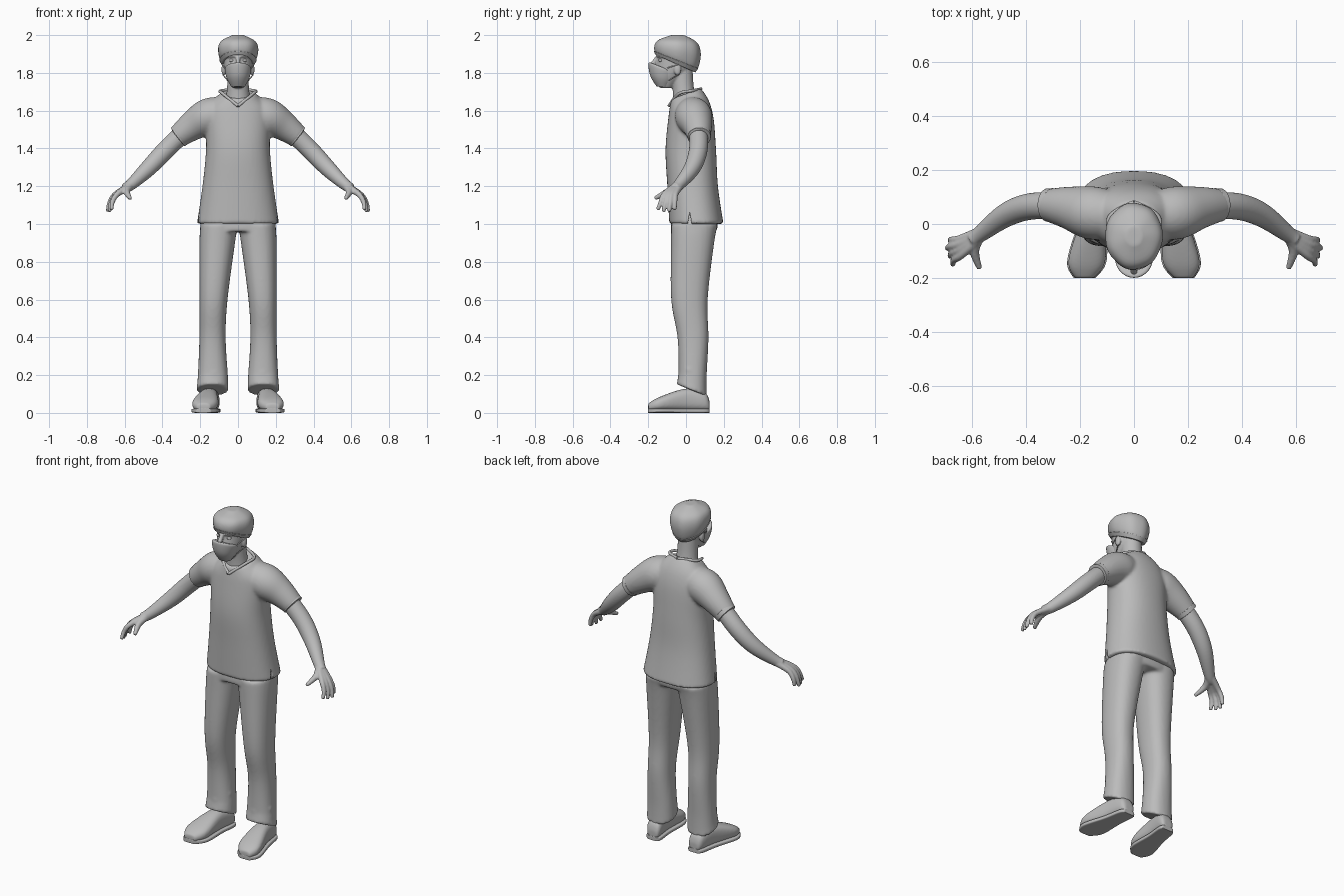
import bpy, bmesh, math
from mathutils import Vector

cube = bpy.data.objects.get("Cube")
if cube:
    bpy.data.objects.remove(cube, do_unlink=True)

GREY = (0.5, 0.5, 0.5, 1)
material = bpy.data.materials.new("plain_grey")
material.use_nodes = True
material.diffuse_color = GREY
shader = next(n for n in material.node_tree.nodes if n.type == 'BSDF_PRINCIPLED')
shader.inputs["Base Color"].default_value = GREY
shader.inputs["Roughness"].default_value = 0.7

SIDES = (1, -1)
SEGMENTS = 24
STEPS = 4


def spline(rows):
    """Pass a smooth curve through rows of numbers."""
    last = len(rows) - 1
    result = []
    for i in range(last):
        near = (rows[max(i - 1, 0)], rows[i], rows[i + 1], rows[min(i + 2, last)])
        for step in range(STEPS):
            t = step / STEPS
            result.append([b + t / 2 * (c - a + t * (2 * a - 5 * b + 4 * c - d + t * (3 * b - a - 3 * c + d)))
                           for a, b, c, d in zip(*near)])
    return result + [rows[last]]


def ring(center, across, along, power=2, fold=0):
    """Superellipse cross-section; fold adds soft ripples around it."""
    points = []
    for i in range(SEGMENTS):
        angle = math.tau * i / SEGMENTS
        c, s = math.cos(angle), math.sin(angle)
        swell = 1 + fold * math.cos(7 * angle)
        a = math.copysign(abs(c) ** (2 / power), c) * swell
        b = math.copysign(abs(s) ** (2 / power), s) * swell
        points.append(Vector(center) + Vector(across) * a + Vector(along) * b)
    return points


def loft(bm, rings):
    """Skin a list of rings and cap both ends."""
    rows = [[bm.verts.new(p) for p in r] for r in rings]
    for low, high in zip(rows, rows[1:]):
        for i in range(len(low)):
            bm.faces.new((low[i - 1], low[i], high[i], high[i - 1]))
    bm.faces.new(rows[0])
    bm.faces.new(rows[-1])


def firm_loft(bm, rings):
    """Loft with doubled end rings, so that rounding keeps the ends crisp."""
    loft(bm, [rings[0], *rings, rings[-1]])


def stack(bm, rows, side=1, tilt=lambda z: 0, **shape):
    """Loft level sections: height, half width, front, back and centre if not 0."""
    rings = []
    for z, width, front, back, *center in spline(rows):
        x = center[0] * side if center else 0
        depth = (back - front) / 2
        rings.append(ring((x, (front + back) / 2, z), (width, 0, 0),
                          (0, depth, depth * tilt(z)), **shape))
    firm_loft(bm, rings)


def tube(bm, path, side=1):
    """Round limb through (x, y, z, radius) points, mirrored by side."""
    path = spline(path)
    points = [Vector((x * side, y, z)) for x, y, z, radius in path]
    axis = Vector((side, 0.1, 1))
    rings = []
    for i, point in enumerate(points):
        ahead = points[min(i + 1, len(points) - 1)]
        tangent = (ahead - points[max(i - 1, 0)]).normalized()
        across = tangent.cross(axis).normalized()
        radius = path[i][3]
        rings.append(ring(point, across * radius, tangent.cross(across) * radius))
    firm_loft(bm, rings)


def ball(bm, center, radii):
    made = bmesh.ops.create_uvsphere(bm, u_segments=16, v_segments=10, radius=1)
    for vert in made["verts"]:
        vert.co = Vector(center) + Vector(a * b for a, b in zip(vert.co, radii))


def finish(name, bm, voxel=None, rounding=1):
    """Make the object; a voxel size fuses overlapping pieces into one skin."""
    bmesh.ops.recalc_face_normals(bm, faces=bm.faces[:])
    for face in bm.faces:
        face.smooth = True
    mesh = bpy.data.meshes.new(name)
    bm.to_mesh(mesh)
    bm.free()
    mesh.materials.append(material)
    obj = bpy.data.objects.new(name, mesh)
    bpy.context.collection.objects.link(obj)
    if rounding:
        modifier = obj.modifiers.new("rounding", 'SUBSURF')
        modifier.levels = modifier.render_levels = rounding
    if voxel:
        modifier = obj.modifiers.new("fuse", 'REMESH')
        modifier.mode = 'VOXEL'
        modifier.voxel_size = voxel
        modifier.use_smooth_shade = True
        modifier = obj.modifiers.new("soften", 'SMOOTH')
        modifier.factor = 0.5
        modifier.iterations = 4
    return obj


# Shirt: body and sleeves, with the neckline rising to the back
bm = bmesh.new()
stack(bm, [(1, .22, -.09, .2), (1.2, .19, -.1, .17), (1.4, .17, -.11, .16),
           (1.6, .17, -.09, .14), (1.69, .09, -.08, .08)],
      tilt=lambda z: max(0, 4 * (z - 1.6)), power=2.3)
for side in SIDES:
    tube(bm, [(.04, .03, 1.59, .08), (.15, .04, 1.57, .1),
              (.24, .06, 1.52, .08), (.32, .07, 1.46, .06)], side)
shirt = finish("shirt", bm, voxel=.009)

# Side slits of the shirt hem
bm = bmesh.new()
loft(bm, [[Vector((x, 0, .95)), Vector((x, .04, .95)), Vector((x, .02, 1.06))] for x in (-.3, .3)])
cutter = finish("slit_cutter", bm, rounding=0)
cutter.hide_render = cutter.hide_viewport = True
slits = shirt.modifiers.new("slits", 'BOOLEAN')
slits.operation = 'DIFFERENCE'
slits.object = cutter

# Collar band with a V at the front, and sleeve hems
bm = bmesh.new()
hems = bmesh.new()
for side in SIDES:
    tube(bm, [(0, -.09, 1.625, .008), (.08, -.04, 1.69, .008),
              (.09, .03, 1.705, .008), (0, .08, 1.715, .008)], side)
    tube(hems, [(.3, .07, 1.475, .063), (.32, .07, 1.46, .062)], side)
finish("collar", bm)
finish("sleeve_hems", hems)

# Trousers: hips, two legs and cuff folds, with the cuffs lower at the back
bm = bmesh.new()
stack(bm, [(1.08, .18, -.07, .15), (1, .2, -.08, .17), (.96, .2, -.08, .16)], power=2.5)
for side in SIDES:
    stack(bm, [(1, .1, -.08, .17, .1), (.9, .095, -.08, .15, .11), (.6, .075, -.08, .115, .13),
               (.4, .07, -.045, .12, .135), (.2, .08, -.04, .11, .133), (.12, .085, -.05, .11, .135)],
          side, tilt=lambda z: -.4 if z < .18 else 0, power=2.3)
    for z in (.16, .21):
        tube(bm, [(.06, .02, z + .04, .01), (.13, -.03, z, .016), (.21, .02, z + .02, .01)], side)
finish("trousers", bm, voxel=.009)

# Shoes and soles, from heel to toe: y, half width, height; the toes point outward
uppers, soles = bmesh.new(), bmesh.new()
stations = spline([(.125, .03, .06), (.1, .045, .11), (0, .05, .13),
                   (-.14, .07, .085), (-.2, .035, .05)])
for side in SIDES:
    upper, sole = [], []
    for y, width, height in stations:
        x = side * (.155 - .14 * y)
        half = (height - .01) / 2
        upper.append(ring((x, y, half + .01), (width, 0, 0), (0, 0, half), power=2.6))
        sole.append(ring((x, y, .012), (width + .004, 0, 0), (0, 0, .012), power=5))
    firm_loft(uppers, upper)
    firm_loft(soles, sole)
finish("shoes", uppers, voxel=.007)
finish("shoe_soles", soles)

# Arms with hands: fingers fan out from the wrist and form the palm
bm = bmesh.new()
for side in SIDES:
    tube(bm, [(.24, .06, 1.53, .05), (.37, .067, 1.405, .05), (.47, .035, 1.3, .045),
              (.565, -.035, 1.21, .031), (.6, -.06, 1.19, .026)], side)
    for i in range(4):
        wrist = Vector((.575, -.056 + .008 * i, 1.2, .02))
        knuckle = Vector((.65 - .005 * abs(i - 2), -.116 + .02 * i, 1.157, .015))
        tip = Vector((.69 - .01 * abs(i - 2), -.15 + .03 * i, 1.06 + .01 * abs(i - 1.5), .01))
        middle = (knuckle + tip) / 2 + Vector((.01, 0, 0, 0))
        tube(bm, [wrist, knuckle, middle, tip], side)
    tube(bm, [(.575, -.055, 1.195, .02), (.59, -.1, 1.17, .018), (.57, -.165, 1.135, .01)], side)
finish("arms", bm, voxel=.005)

# Head: neck, skull, nose, brows and ears
bm = bmesh.new()
stack(bm, [(1.58, .08, -.07, .08), (1.7, .06, -.07, .045), (1.83, .055, -.09, .035)])
stack(bm, [(1.72, .03, -.14, -.07), (1.79, .065, -.16, .01), (1.87, .078, -.15, .05),
           (1.95, .078, -.14, .05), (1.98, .04, -.1, 0)])
tube(bm, [(0, -.147, 1.89, .01), (0, -.18, 1.84, .014)])
for side in SIDES:
    tube(bm, [(.01, -.15, 1.89, .009), (.035, -.142, 1.893, .01), (.06, -.115, 1.887, .008)], side)
    ball(bm, (side * .076, -.045, 1.818), (.012, .02, .033))
finish("head", bm, voxel=.005)

# Eyes
bm = bmesh.new()
for side in SIDES:
    ball(bm, (side * .033, -.133, 1.866), (.015, .013, .009))
finish("eyes", bm)

# Face mask, higher over the nose, with ear loops
bm = bmesh.new()
stack(bm, [(1.725, .035, -.155, -.09), (1.77, .06, -.19, -.06),
           (1.82, .071, -.2, -.05), (1.83, .06, -.19, -.06)], tilt=lambda z: 3 * (1.7 - z))
loops = bmesh.new()
for side in SIDES:
    tube(loops, [(.068, -.1, 1.825, .003), (.084, -.04, 1.845, .003)], side)
    tube(loops, [(.055, -.09, 1.76, .003), (.08, -.04, 1.79, .003)], side)
finish("face_mask", bm)
finish("mask_loops", loops)

# Cloth cap with gathered folds, and its band, lower at the back
cap, band = bmesh.new(), bmesh.new()
stack(cap, [(1.85, .08, -.16, .05), (1.88, .1, -.17, .07), (1.93, .108, -.165, .08),
            (1.97, .09, -.14, .06), (2, .03, -.08, -.01)], tilt=lambda z: 3 * (z - 2), fold=.02)
stack(band, [(1.85, .085, -.165, .05), (1.87, .1, -.172, .067)], tilt=lambda z: 3 * (z - 2))
finish("cap", cap, voxel=.006)
finish("cap_band", band)
